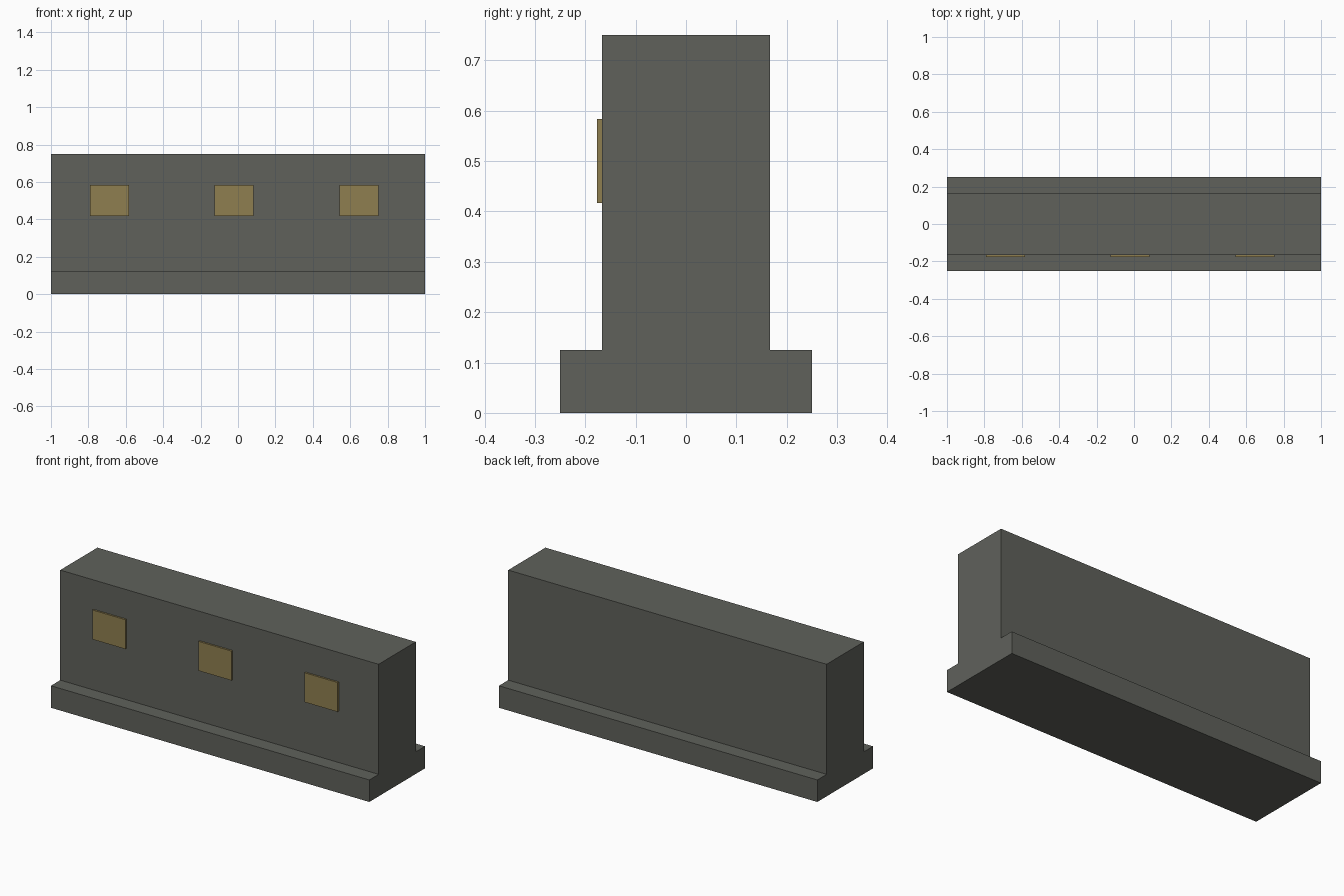
import bpy
import bmesh
from mathutils import Matrix, Vector

cube = bpy.data.objects.get("Cube")
if cube:
    bpy.data.objects.remove(cube, do_unlink=True)


def material(name, rgb):
    mat = bpy.data.materials.new(name)
    mat.use_nodes = True
    color = (*rgb, 1)
    mat.diffuse_color = color
    mat.node_tree.nodes["Principled BSDF"].inputs["Base Color"].default_value = color
    return mat


def add_object(name, bm, mat):
    bmesh.ops.recalc_face_normals(bm, faces=bm.faces)
    mesh = bpy.data.meshes.new(name)
    bm.to_mesh(mesh)
    bm.free()
    mesh.materials.append(mat)
    obj = bpy.data.objects.new(name, mesh)
    bpy.context.collection.objects.link(obj)
    return obj


stone = material("dark grey stone", (0.115, 0.12, 0.105))
brass = material("dull brass", (0.275, 0.212, 0.08))

# Wall with a wider foot: half profile mirrored, then extruded along x
length, foot_y, wall_y, foot_z, top_z = 2.0, 0.25, 0.1667, 0.125, 0.75
half = [(foot_y, 0), (foot_y, foot_z), (wall_y, foot_z), (wall_y, top_z)]
profile = half + [(-y, z) for y, z in reversed(half)]
bm = bmesh.new()
end = bm.faces.new([bm.verts.new((-length / 2, y, z)) for y, z in profile])
side = bmesh.ops.extrude_face_region(bm, geom=[end], use_keep_orig=True)
moved = [v for v in side["geom"] if isinstance(v, bmesh.types.BMVert)]
bmesh.ops.translate(bm, verts=moved, vec=(length, 0, 0))
add_object("wall", bm, stone)

# Row of thin plates on the front
size = Vector((0.2083, 0.0104, 0.1667))
for i, name in enumerate(("right", "middle", "left")):
    centre = Vector((-0.6875 + i * 0.6667, -wall_y - size.y / 2, 0.5))
    bm = bmesh.new()
    bmesh.ops.create_cube(bm, size=1, matrix=Matrix.LocRotScale(centre, None, size))
    add_object(name + "_plate", bm, brass)
